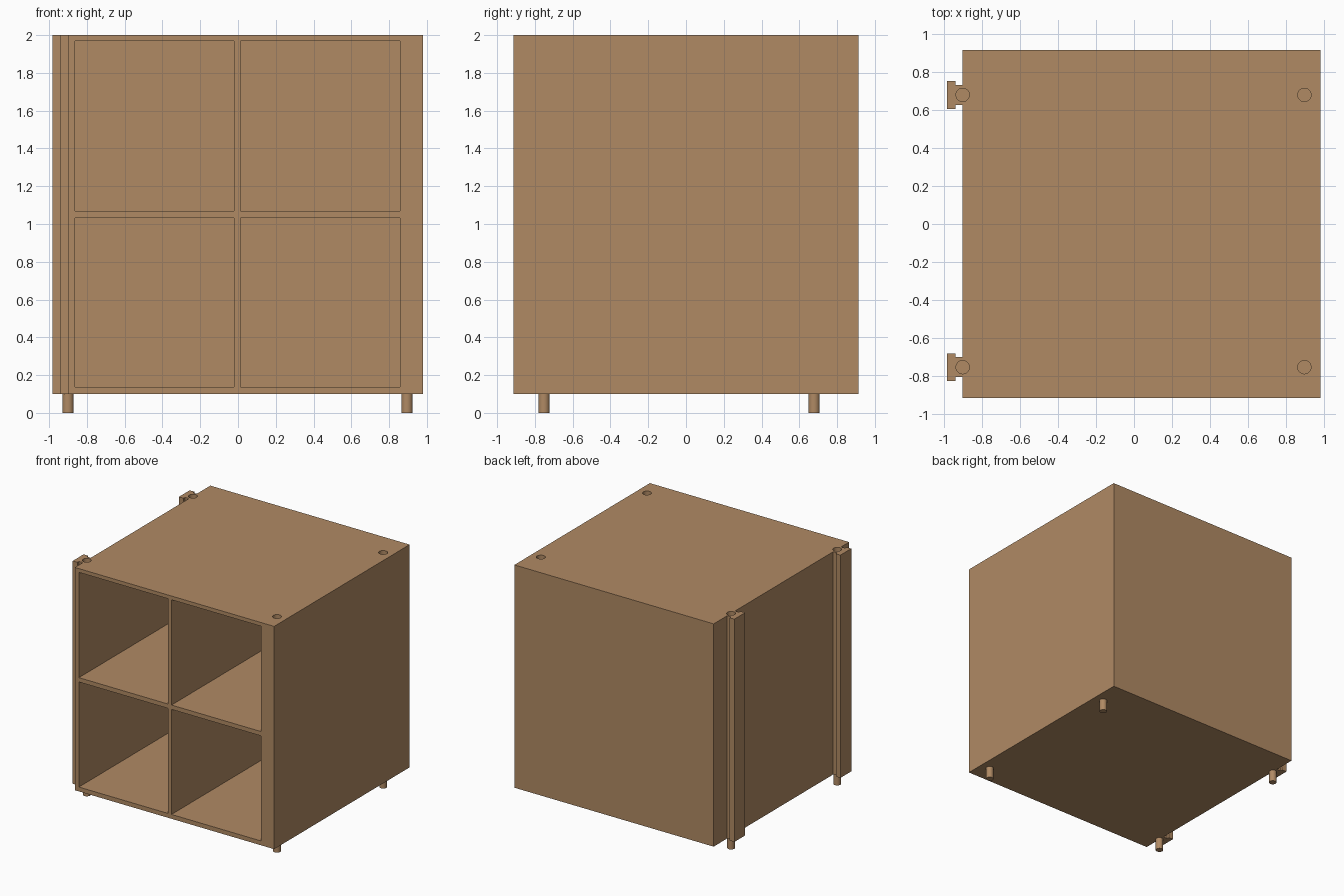
import bpy, bmesh

if "Cube" in bpy.data.objects:
    bpy.data.objects.remove(bpy.data.objects["Cube"])

wood = bpy.data.materials.new("warm wood")
wood.diffuse_color = (0.434, 0.254, 0.127, 1)
wood.use_nodes = True
wood.node_tree.nodes["Principled BSDF"].inputs["Base Color"].default_value = wood.diffuse_color

LEFT, RIGHT, DEPTH = -0.90, 0.98, 0.913    # cabinet extents
BOTTOM, TOP = 0.10, 2.0
PEG_X, PEG_Y = (-0.90, 0.895), (-0.752, 0.678)


def prism(name, outline, z0, z1):
    """Extrude a counter-clockwise xy outline from z0 to z1."""
    bm = bmesh.new()
    face = bm.faces.new([bm.verts.new((x, y, z0)) for x, y in outline])
    top = bmesh.ops.extrude_face_region(bm, geom=[face])["geom"]
    verts = [v for v in top if isinstance(v, bmesh.types.BMVert)]
    bmesh.ops.translate(bm, verts=verts, vec=(0, 0, z1 - z0))
    bmesh.ops.recalc_face_normals(bm, faces=bm.faces)
    mesh = bpy.data.meshes.new(name)
    bm.to_mesh(mesh)
    bm.free()
    mesh.materials.append(wood)
    obj = bpy.data.objects.new(name, mesh)
    bpy.context.collection.objects.link(obj)
    return obj


def box(name, x0, x1, y0, y1, z0, z1):
    return prism(name, [(x0, y0), (x1, y0), (x1, y1), (x0, y1)], z0, z1)


def rod(name, x, y, z0, z1, radius):
    bpy.ops.mesh.primitive_cylinder_add(vertices=32, radius=radius, depth=z1 - z0,
                                        location=(x, y, (z0 + z1) / 2))
    obj = bpy.context.object
    obj.name = name
    obj.data.materials.append(wood)
    bpy.ops.object.shade_smooth_by_angle()
    return obj


def cut(target, cutters):
    """Carve the cutters out of the target and apply the result."""
    for cutter in cutters:
        cutter.hide_render = True
        mod = target.modifiers.new("cut", "BOOLEAN")
        mod.operation, mod.solver, mod.object = "DIFFERENCE", "EXACT", cutter
    bpy.ops.object.select_all(action="DESELECT")
    bpy.context.view_layer.objects.active = target
    target.select_set(True)
    for mod in list(target.modifiers):
        bpy.ops.object.modifier_apply(modifier=mod.name)
    bpy.ops.object.shade_smooth_by_angle()


# Cabinet body
cabinet = box("cabinet", LEFT, RIGHT, -DEPTH, DEPTH, BOTTOM, TOP)

# Four open compartments, closed at the back
cells = [box("compartment_cutter", x0, x1, -1.1, DEPTH - 0.035, z0, z1)
         for x0, x1 in ((-0.862, -0.02), (0.012, 0.857))
         for z0, z1 in ((0.137, 1.033), (1.07, 1.968))]

# Sockets in the top that receive the pegs of a stacked unit
sockets = [rod("socket_cutter", x, y, TOP - 0.10, TOP + 0.1, 0.035)
           for x in PEG_X for y in PEG_Y]

# T-shaped connecting rails on the left side
rails = []
for y in PEG_Y:
    half = [(LEFT, 0.053), (-0.938, 0.053), (-0.938, 0.073), (-0.982, 0.073)]
    outline = [(x, y + w) for x, w in half] + [(x, y - w) for x, w in reversed(half)]
    rails.append(prism("connecting_rail", outline, BOTTOM, TOP))

cut(cabinet, cells + sockets)
for rail in rails:
    cut(rail, sockets)
for cutter in cells + sockets:
    bpy.data.objects.remove(cutter, do_unlink=True)

# Pegs under the base
for x in PEG_X:
    for y in PEG_Y:
        rod("foot_peg", x, y, 0, BOTTOM, 0.03)
